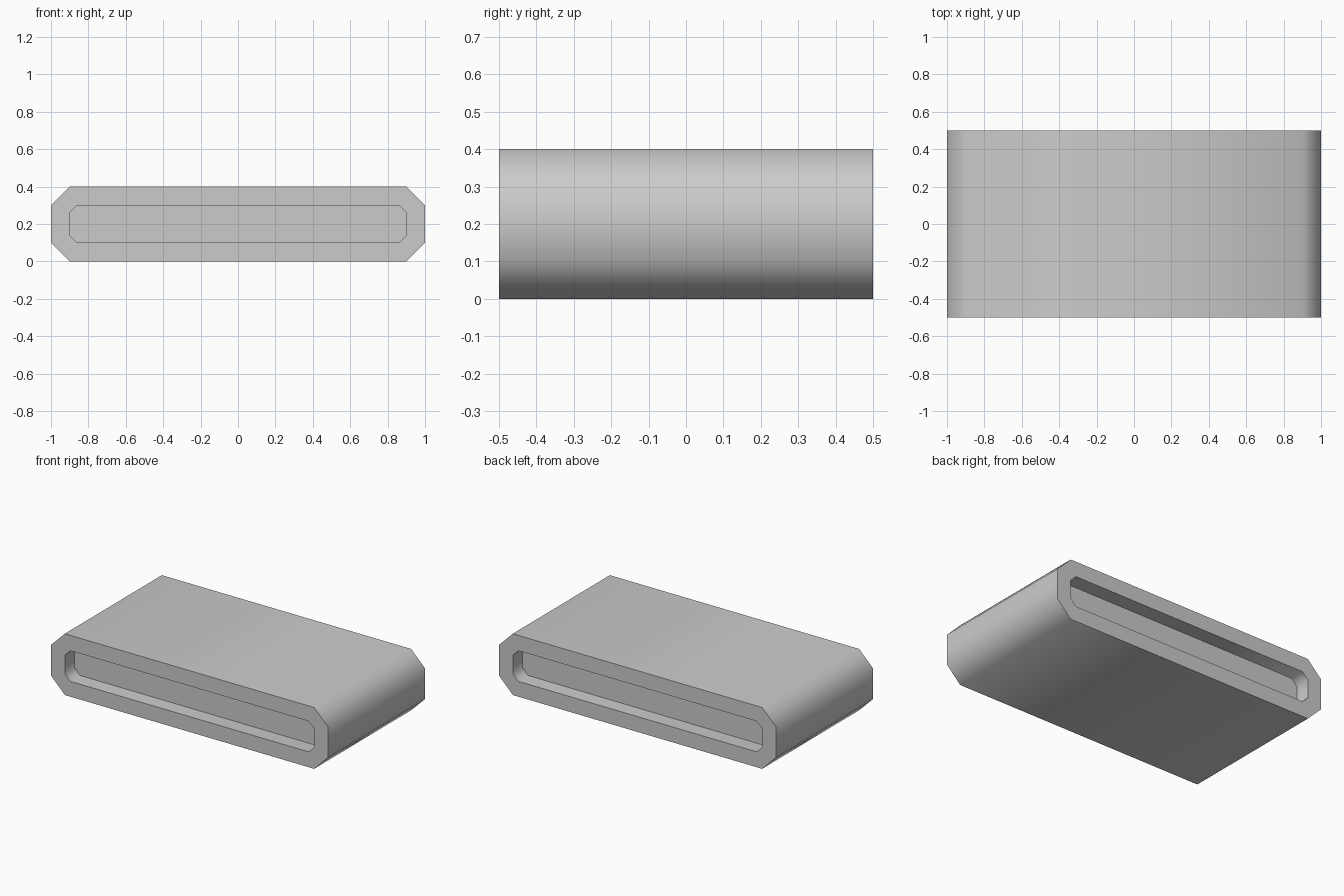
import bpy, bmesh, math

if "Cube" in bpy.data.objects:
    bpy.data.objects.remove(bpy.data.objects["Cube"])

def chamfered(hx, z0, z1, c):
    return [(-hx + c, z0), (hx - c, z0), (hx, z0 + c), (hx, z1 - c),
            (hx - c, z1), (-hx + c, z1), (-hx, z1 - c), (-hx, z0 + c)]

OUTER = chamfered(1.0, 0.0, 0.4, 0.1)
INNER = chamfered(0.9, 0.1, 0.3, 0.04)
HALF, DEPTH = 0.5, 0.1

bm = bmesh.new()
# rings from front recess floor, around the outer shell, to back recess floor
rings = [(INNER, -HALF + DEPTH), (INNER, -HALF), (OUTER, -HALF),
         (OUTER, HALF), (INNER, HALF), (INNER, HALF - DEPTH)]
loops = [[bm.verts.new((x, y, z)) for x, z in prof] for prof, y in rings]
for a, b in zip(loops, loops[1:]):
    for i in range(8):
        j = (i + 1) % 8
        bm.faces.new((a[i], a[j], b[j], b[i]))
# recess floors
bm.faces.new(loops[0])
bm.faces.new(loops[-1])
bmesh.ops.recalc_face_normals(bm, faces=bm.faces)

mesh = bpy.data.meshes.new("recessed_block")
bm.to_mesh(mesh)
bm.free()
block = bpy.data.objects.new("recessed_block", mesh)
bpy.context.collection.objects.link(block)

# smooth chamfers, sharp rims
bpy.context.view_layer.objects.active = block
block.select_set(True)
bpy.ops.object.shade_smooth_by_angle(angle=math.radians(60))
